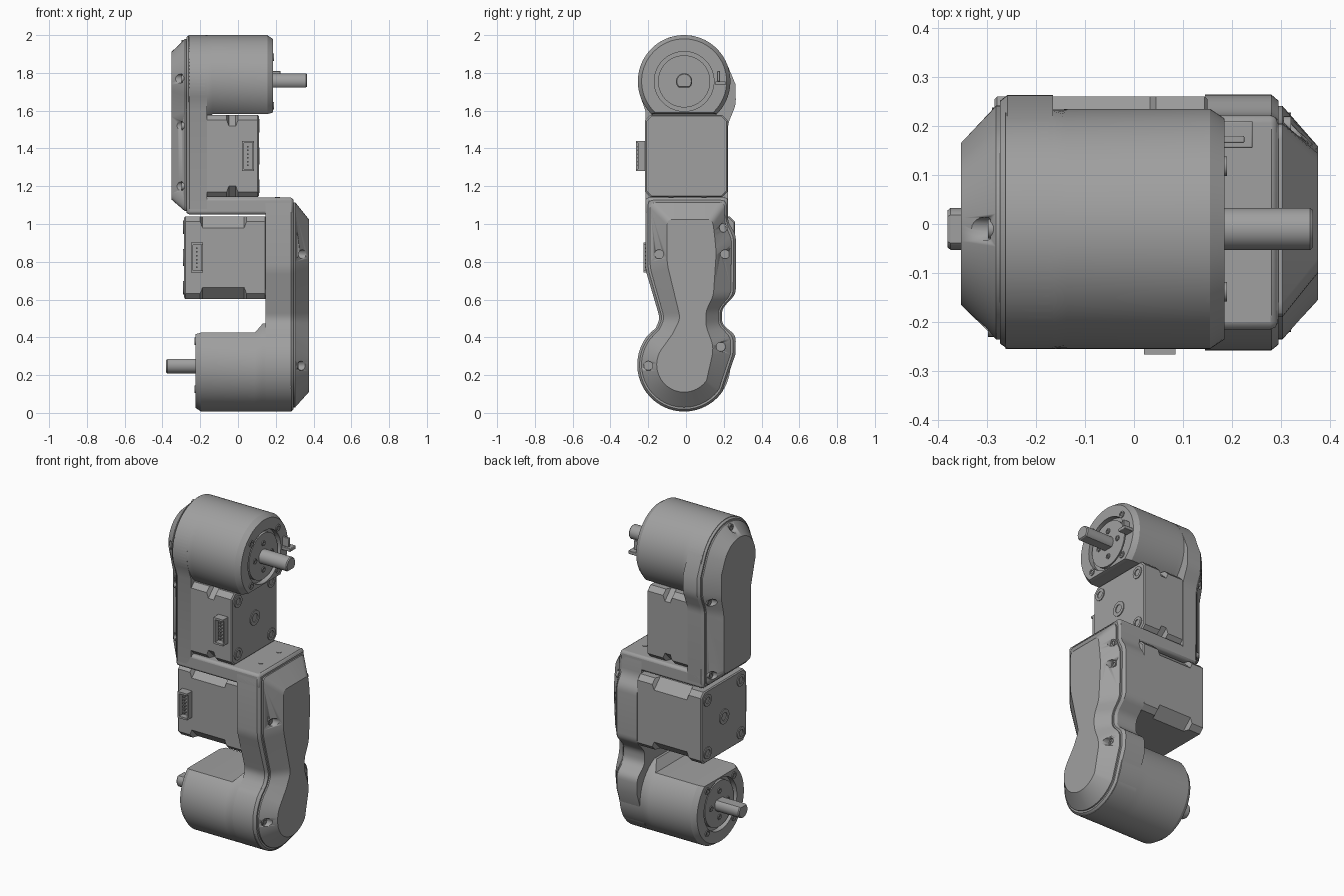
import bpy, bmesh, math
from mathutils import Vector

old = bpy.data.objects.get("Cube")
if old:
    bpy.data.objects.remove(old)


def material(name, value):
    m = bpy.data.materials.new(name)
    m.use_nodes = True
    col = (value, value, value, 1)
    m.diffuse_color = col
    m.node_tree.nodes["Principled BSDF"].inputs["Base Color"].default_value = col
    return m


GREY = material("machined grey", 0.35)


def finish(name, bm, bevel=0):
    bmesh.ops.recalc_face_normals(bm, faces=bm.faces)
    me = bpy.data.meshes.new(name)
    bm.to_mesh(me)
    bm.free()
    me.materials.append(GREY)
    ob = bpy.data.objects.new(name, me)
    bpy.context.collection.objects.link(ob)
    if bevel:
        mod = ob.modifiers.new("bevel", "BEVEL")
        mod.width, mod.segments = bevel, 2
    bpy.ops.object.select_all(action="DESELECT")
    bpy.context.view_layer.objects.active = ob
    ob.select_set(True)
    bpy.ops.object.shade_smooth_by_angle(angle=math.radians(28))
    return ob


def add_loft(bm, levels):
    """Skin a row of (x, outline) sections, outlines being (y, z) points."""
    rings = [[bm.verts.new((x, y, z)) for y, z in pts] for x, pts in levels]
    n = len(rings[0])
    for a, b in zip(rings, rings[1:]):
        for i in range(n):
            j = (i + 1) % n
            bm.faces.new((a[i], a[j], b[j], b[i]))
    bm.faces.new(rings[0])
    bm.faces.new(rings[-1])


def loft(name, levels):
    bm = bmesh.new()
    add_loft(bm, levels)
    return finish(name, bm)


def box(name, lo, hi, bevel=0.0):
    bm = bmesh.new()
    bmesh.ops.create_cube(bm, size=1)
    lo, hi = Vector(lo), Vector(hi)
    for v in bm.verts:
        v.co = (lo + hi) / 2 + v.co * (hi - lo)
    return finish(name, bm, bevel)


def arc(cy, cz, r, a, b, n=40):
    steps = [math.radians(a + (b - a) * i / n) for i in range(n + 1)]
    return [(cy + r * math.cos(t), cz + r * math.sin(t)) for t in steps]


def circle(cy, cz, r, n=20):
    return arc(cy, cz, r, 0, 360 * (n - 1) / n, n - 1)


def flat_circle(cz, r, cut, up, cy=-0.01):
    """Circle with one flat side at distance cut, above or below."""
    gap = math.degrees(math.acos(min(cut / r, 0.999)))
    mid = 90 if up > 0 else 270
    return arc(cy, cz, r, mid + gap, mid + 360 - gap, 64)


def rounded(pts, d=0.03):
    """Round the inner corners of an open path, keeping its ends."""
    out = [pts[0]]
    for p, q, s in zip(pts, pts[1:], pts[2:]):
        p, q, s = Vector(p), Vector(q), Vector(s)
        a = q + (p - q).normalized() * min(d, (p - q).length * 0.45)
        b = q + (s - q).normalized() * min(d, (s - q).length * 0.45)
        for i in range(5):
            t = i / 4
            out.append(tuple(a * (1 - t) ** 2 + q * 2 * t * (1 - t) + b * t * t))
    return out + [pts[-1]]


def mix(a, b, t):
    return [(p[0] + (q[0] - p[0]) * t, p[1] + (q[1] - p[1]) * t) for p, q in zip(a, b)]


def screw(name, x, y, z, out, r=0.022):
    """Socket screw head facing along x."""
    o, i = circle(y, z, r), circle(y, z, r * 0.55)
    loft(name, [(x - out * 0.01, o), (x + out * 0.005, o),
                (x + out * 0.005, i), (x - out * 0.008, i)])


# Outlines of the two arm housings and of their smaller cover faces
def lower_outline(left, right, r):
    return rounded(left) + arc(-0.01, 0.255, r, 142, 325) + rounded(right)


def upper_outline(right, left, r):
    return rounded(right) + arc(-0.01, 1.755, r, 25, 200) + rounded(left)


lower_wall = lower_outline(
    [(0, 1.14), (-0.215, 1.14), (-0.215, 0.76), (-0.138, 0.5), (-0.16, 0.45)],
    [(0.262, 0.31), (0.264, 0.41), (0.19, 0.47), (0.19, 0.55), (0.264, 0.63),
     (0.264, 0.945), (0.222, 1.01), (0.222, 1.14), (0.02, 1.14)], 0.248)
lower_face = lower_outline(
    [(0, 1.025), (-0.1, 1.025), (-0.1, 0.79), (-0.03, 0.5), (-0.07, 0.42)],
    [(0.14, 0.31), (0.143, 0.36), (0.105, 0.46), (0.105, 0.54), (0.145, 0.62),
     (0.16, 0.85), (0.15, 0.95), (0.14, 1.025), (0.02, 1.025)], 0.145)
upper_wall = upper_outline(
    [(0.02, 1.05), (0.222, 1.05), (0.222, 1.53), (0.264, 1.63), (0.262, 1.74)],
    [(-0.215, 1.6), (-0.215, 1.05), (0, 1.05)], 0.245)
upper_face = upper_outline(
    [(0.02, 1.13), (0.14, 1.13), (0.14, 1.5), (0.165, 1.6), (0.165, 1.74)],
    [(-0.12, 1.57), (-0.12, 1.13), (0, 1.13)], 0.155)


def arm(name, wall, face, x0, x1, out, screws):
    loft(name + "_housing", [(x0, wall), (x1 - out * 0.015, wall), (x1, mix(wall, face, 0.12))])
    cover = loft(name + "_cover", [(x1 - out * 0.005, mix(wall, face, 0.22)),
                                   (x1 + out * 0.008, mix(wall, face, 0.22)),
                                   (x1 + out * 0.08, face)])
    # Screw pockets sunk into the sloping rim
    bm = bmesh.new()
    for y, z in screws:
        add_loft(bm, [(x1 + out * 0.02, circle(y, z, 0.024)), (x1 + out * 0.12, circle(y, z, 0.024))])
        screw(name + "_cover_screw", x1 + out * 0.02, y, z, out, 0.02)
    cutter = finish("pocket_cutter", bm)
    cutter.hide_render = True
    mod = cover.modifiers.new("pockets", "BOOLEAN")
    mod.operation, mod.object, mod.solver = "DIFFERENCE", cutter, "EXACT"
    bpy.context.view_layer.objects.active = cover
    bpy.ops.object.modifier_apply(modifier=mod.name)
    bpy.data.objects.remove(cutter)


arm("lower_arm", lower_wall, lower_face, 0.145, 0.295, 1,
    [(-0.143, 0.84), (0.2, 0.98), (0.207, 0.84), (0.185, 0.35), (-0.2, 0.25)])
arm("upper_arm", upper_wall, upper_face, -0.165, -0.273, -1,
    [(-0.01, 1.955), (-0.21, 1.77), (-0.175, 1.52), (-0.175, 1.2), (0.2, 1.58), (0.185, 1.13)])
box("bridge", (-0.27, -0.215, 1.05), (0.293, 0.222, 1.14), 0.015)
for y in (-0.08, 0.095):
    bm = bmesh.new()
    bmesh.ops.create_cone(bm, cap_ends=True, segments=20, radius1=0.013, radius2=0.013, depth=0.004)
    bmesh.ops.translate(bm, verts=bm.verts, vec=(0.21, y, 1.141))
    finish("bridge_pin", bm)


# Gear drums: flat towards the motor, grooved end face, output shaft
def drum(name, cz, base, ramp, end, tip, up):
    out = 1 if end > base else -1

    def ring(x, r, cut):
        return (x, flat_circle(cz, r, cut, up))
    loft(name, [ring(base, 0.245, 0.22), ring(ramp, 0.245, 0.22),
                ring(ramp + out * 0.04, 0.245, 0.173), ring(end - out * 0.03, 0.245, 0.173),
                ring(end, 0.225, 0.165), ring(end, 0.158, 0.158), ring(end - out * 0.03, 0.158, 0.158),
                ring(end - out * 0.03, 0.138, 0.138), ring(end - out * 0.008, 0.138, 0.138)])
    loft(name + "_shaft", [ring(end - out * 0.02, 0.043, 0.032), ring(tip - out * 0.006, 0.043, 0.032),
                           ring(tip, 0.038, 0.028)])
    for k in range(4):
        a = math.pi / 2 * k
        screw(name + "_hub_screw", end - out * 0.008, -0.01 + 0.08 * math.cos(a),
              cz + 0.08 * math.sin(a), out, 0.016)
        a += math.pi / 4
        screw(name + "_rim_screw", end, -0.01 + 0.181 * math.cos(a), cz + 0.181 * math.sin(a), out, 0.02)


drum("upper_drum", 1.755, -0.262, -0.175, 0.185, 0.365, -1)
drum("lower_drum", 0.252, 0.283, 0.13, -0.225, -0.38, 1)
box("terminal_tab", (0.17, 0.155, 1.735), (0.242, 0.21, 1.755), 0.003)
box("terminal_post", (0.17, 0.165, 1.755), (0.225, 0.18, 1.81), 0.003)


# Square stepper motors with a slimmer-cornered middle and a wire socket
def motor(name, cy, cz, x0, m0, m1, x1, out, sx0, sx1):
    def section(c, h=0.218):
        k = h - c
        return [(cy + a, cz + b) for a, b in ((h, -k), (h, k), (k, h), (-k, h),
                                              (-h, k), (-h, -k), (-k, -h), (k, -h))]
    loft(name, [(x0, section(0.028, 0.212)), (x0 + 0.006, section(0.028)), (m0, section(0.028)),
                (m0 + 0.012, section(0.06)), (m1 - 0.012, section(0.06)), (m1, section(0.028)),
                (x1 - 0.006, section(0.028)), (x1, section(0.028, 0.212))])
    face = x1 if out > 0 else x0
    for a in (-0.16, 0.16):
        for b in (-0.16, 0.16):
            screw(name + "_screw", face, cy + a, cz + b, out, 0.036)
    screw(name + "_bearing", face, cy, cz, out, 0.045)
    y0, y1 = cy - 0.268, cy - 0.2
    zl, zh = cz - 0.08, cz + 0.08
    box(name + "_socket_base", (sx0, y0 + 0.035, zl), (sx1, y1, zh))
    box(name + "_socket_side", (sx0, y0, zl), (sx0 + 0.012, y1, zh))
    box(name + "_socket_lip", (sx1 - 0.008, y0 + 0.012, zl), (sx1, y1, zh))
    for z in (zl, zh - 0.012):
        box(name + "_socket_end", (sx0, y0, z), (sx1, y1, z + 0.012))
    mid = (sx0 + sx1) / 2
    for k in range(6):
        z = cz - 0.05 + k * 0.02
        box(name + "_pin", (mid - 0.004, y0 + 0.01, z - 0.004), (mid + 0.004, y1, z + 0.004))


motor("upper_motor", 0.002, 1.36, -0.17, -0.06, 0.0, 0.11, 1, 0.02, 0.085)
motor("lower_motor", 0.042, 0.822, -0.285, -0.2, 0.045, 0.15, -1, -0.25, -0.185)
